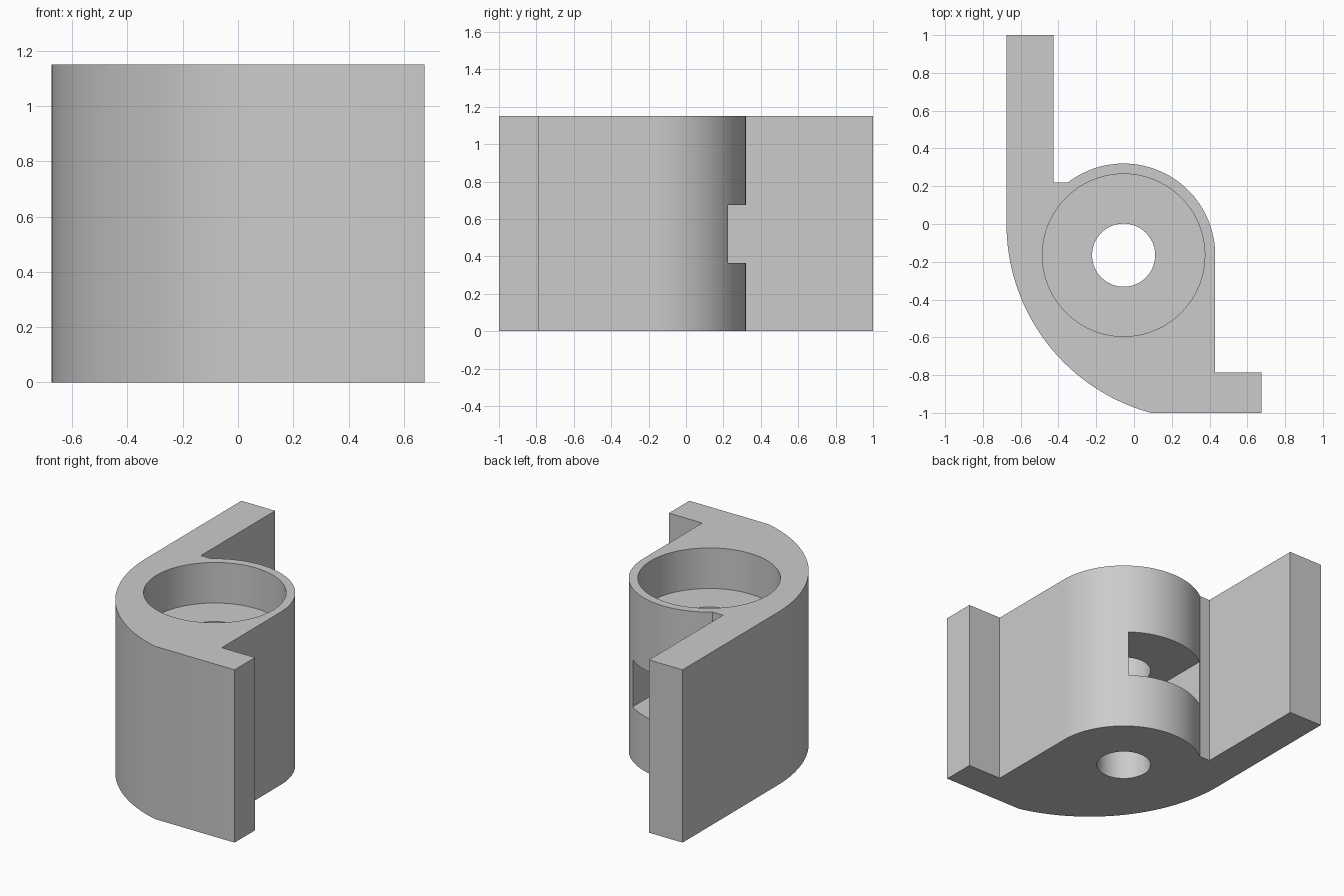
import bpy, bmesh
from math import sin, cos, atan2, radians, sqrt, pi

if "Cube" in bpy.data.objects:
    bpy.data.objects.remove(bpy.data.objects["Cube"], do_unlink=True)

HEIGHT = 1.15
CX, CY = -0.055, -0.165        # axis of the bore
BOSS_R, BORE_R, HOLE_R = 0.485, 0.43, 0.167
SLOT_HALF = 0.289              # half width of the nut slot


def arc(cx, cy, r, start, end, steps):
    """Points along an arc, both ends included."""
    return [(cx + r * cos(start + (end - start) * i / steps),
             cy + r * sin(start + (end - start) * i / steps))
            for i in range(steps + 1)]


def prism(name, outline, z0, z1):
    """Extrude a flat outline between two heights."""
    bm = bmesh.new()
    face = bm.faces.new([bm.verts.new((x, y, z0)) for x, y in outline])
    top = bmesh.ops.extrude_face_region(bm, geom=[face])["geom"]
    verts = [g for g in top if isinstance(g, bmesh.types.BMVert)]
    bmesh.ops.translate(bm, verts=verts, vec=(0, 0, z1 - z0))
    bmesh.ops.recalc_face_normals(bm, faces=bm.faces[:])
    mesh = bpy.data.meshes.new(name)
    bm.to_mesh(mesh)
    bm.free()
    obj = bpy.data.objects.new(name, mesh)
    bpy.context.collection.objects.link(obj)
    return obj


def circle(r, steps=96):
    return arc(CX, CY, r, 0, 2 * pi, steps)[:-1]


def cut(target, cutter):
    """Subtract the cutter from the target, then remove it."""
    cutter.hide_render = True
    mod = target.modifiers.new("cut", "BOOLEAN")
    mod.operation = "DIFFERENCE"
    mod.solver = "EXACT"
    mod.object = cutter
    bpy.context.view_layer.objects.active = target
    bpy.ops.object.modifier_apply(modifier=mod.name)
    bpy.data.objects.remove(cutter, do_unlink=True)


# Bracket body: long arm, round boss, short flange and the big curved flank
step_y = 0.22
step_x = CX - sqrt(BOSS_R ** 2 - (step_y - CY) ** 2)
boss = arc(CX, CY, BOSS_R, atan2(step_y - CY, step_x - CX), 0, 64)
flank_x, flank_r = 0.361, 1.036
flank = arc(flank_x, 0, flank_r, atan2(-1, 0.09 - flank_x), -pi, 48)
outline = ([(-0.675, 1), (-0.427, 1), (-0.427, step_y)] + boss +
           [(0.43, -0.785), (0.675, -0.785), (0.675, -1)] + flank)
bracket = prism("bracket_body", outline, 0, HEIGHT)

# Wide bore in the top, and a narrow hole right through
cut(bracket, prism("bore_cutter", circle(BORE_R), 0.88, HEIGHT + 0.1))
cut(bracket, prism("hole_cutter", circle(HOLE_R), -0.1, HEIGHT + 0.1))

# Nut slot open to the back, with a pointed inner end
corner = SLOT_HALF / sqrt(3)
slot = [(CX - SLOT_HALF, 0.5), (CX - SLOT_HALF, CY - corner),
        (CX, CY - 2 * corner),
        (CX + SLOT_HALF, CY - corner), (CX + SLOT_HALF, 0.5)]
cut(bracket, prism("slot_cutter", slot, 0.365, 0.675))

# Single grey material
grey = bpy.data.materials.new("plain_grey")
grey.use_nodes = True
colour = (0.6, 0.6, 0.6, 1)
grey.diffuse_color = colour
grey.node_tree.nodes["Principled BSDF"].inputs["Base Color"].default_value = colour
bracket.data.materials.clear()
bracket.data.materials.append(grey)

# Smooth curved walls, crisp corners
bpy.ops.object.select_all(action="DESELECT")
bracket.select_set(True)
bpy.context.view_layer.objects.active = bracket
bpy.ops.object.shade_smooth_by_angle(angle=radians(20))
